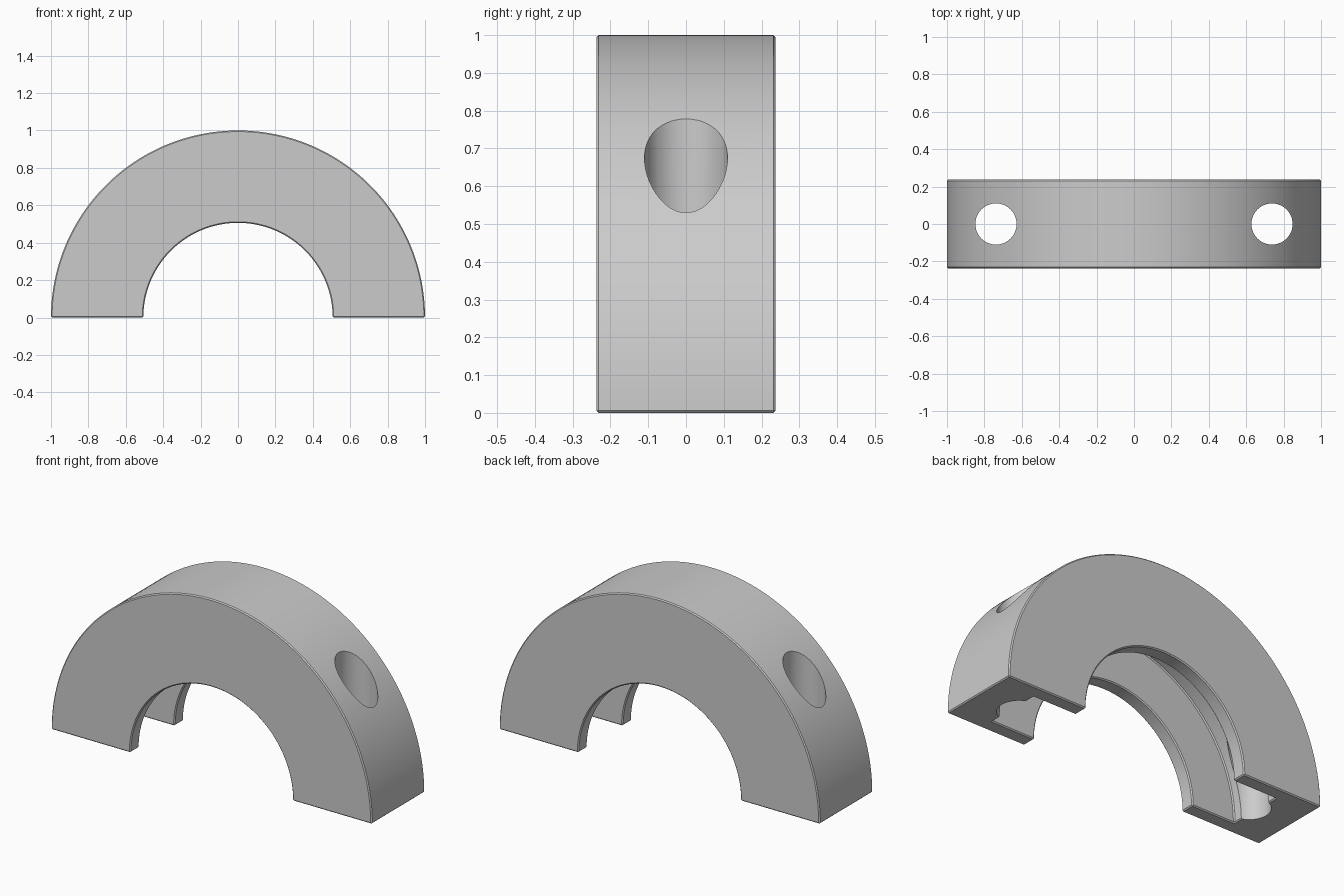
import bpy, bmesh, math

default = bpy.data.objects.get("Cube")
if default:
    bpy.data.objects.remove(default, do_unlink=True)

OUTER, INNER, FLOOR = 1.0, 0.506, 0.775    # radii of the half ring and its groove
HALF, SLOT = 0.237, 0.157                  # half widths of the ring and its groove
HOLE_X, HOLE_R = 0.738, 0.11
STEPS = 96

grey = bpy.data.materials.new("plain grey")
grey.use_nodes = True
colour = (0.6, 0.6, 0.6, 1)
grey.diffuse_color = colour
grey.node_tree.nodes["Principled BSDF"].inputs["Base Color"].default_value = colour


def make_object(name, bm):
    bmesh.ops.recalc_face_normals(bm, faces=bm.faces)
    mesh = bpy.data.meshes.new(name)
    bm.to_mesh(mesh)
    bm.free()
    mesh.materials.append(grey)
    obj = bpy.data.objects.new(name, mesh)
    bpy.context.collection.objects.link(obj)
    return obj


# Half ring: channel-shaped section swept through a half turn
section = [(INNER, -HALF), (OUTER, -HALF), (OUTER, HALF), (INNER, HALF),
           (INNER, SLOT), (FLOOR, SLOT), (FLOOR, -SLOT), (INNER, -SLOT)]
bm = bmesh.new()
rings = []
for i in range(STEPS + 1):
    a = math.pi * i / STEPS
    rings.append([bm.verts.new((r * math.cos(a), y, r * math.sin(a))) for r, y in section])
n = len(section)
for near, far in zip(rings, rings[1:]):
    for j in range(n):
        k = (j + 1) % n
        bm.faces.new((near[j], near[k], far[k], far[j]))
bm.faces.new(rings[0])
bm.faces.new(rings[-1])
half_ring = make_object("half_ring", bm)

# Small chamfer on the rims and feet
chamfer = half_ring.modifiers.new("chamfer", "BEVEL")
chamfer.width = 0.006
chamfer.segments = 1
chamfer.limit_method = "ANGLE"
chamfer.angle_limit = math.radians(40)

# Vertical bolt holes
for side, x in (("left", HOLE_X), ("right", -HOLE_X)):
    bm = bmesh.new()
    bmesh.ops.create_cone(bm, cap_ends=True, segments=48, radius1=HOLE_R,
                          radius2=HOLE_R, depth=3)
    bmesh.ops.translate(bm, verts=bm.verts, vec=(x, 0, 0))
    cutter = make_object(side + "_hole_cutter", bm)
    cutter.hide_render = True
    cutter.hide_viewport = True
    cut = half_ring.modifiers.new(side + "_hole", "BOOLEAN")
    cut.operation = "DIFFERENCE"
    cut.solver = "EXACT"
    cut.object = cutter

# Bake the modifiers, then shade smooth with crisp edges
bpy.context.view_layer.update()
graph = bpy.context.evaluated_depsgraph_get()
baked = bpy.data.meshes.new_from_object(half_ring.evaluated_get(graph))
half_ring.modifiers.clear()
half_ring.data = baked
for obj in [o for o in bpy.data.objects if o.name.endswith("_hole_cutter")]:
    bpy.data.objects.remove(obj, do_unlink=True)

bpy.ops.object.select_all(action="DESELECT")
half_ring.select_set(True)
bpy.context.view_layer.objects.active = half_ring
bpy.ops.object.shade_smooth_by_angle(angle=math.radians(30))
